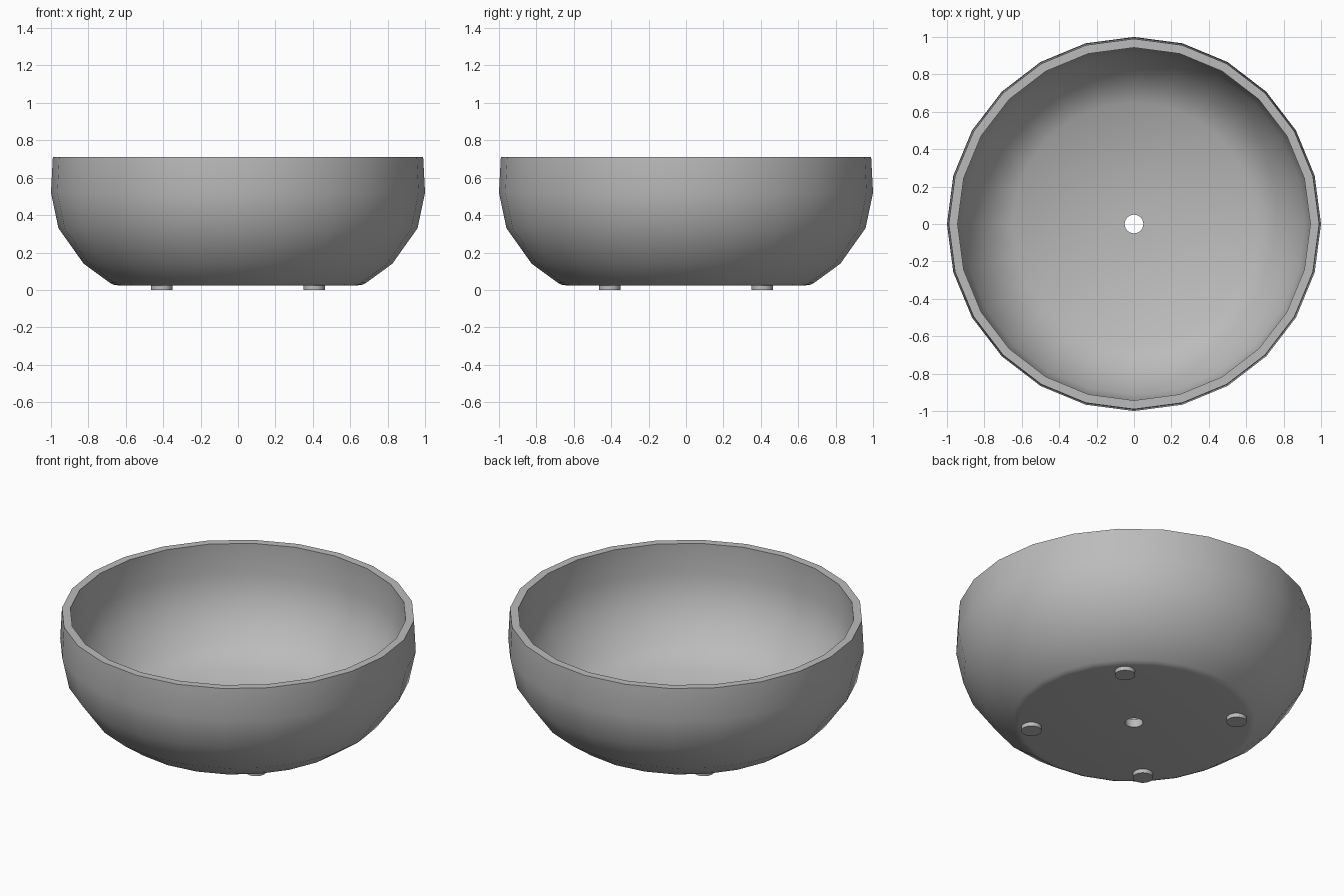
import bpy
import bmesh
from math import radians
from mathutils import Matrix, Vector

SIDES = 24

cube = bpy.data.objects.get("Cube")
if cube:
    bpy.data.objects.remove(cube)

# Single grey material
grey = bpy.data.materials.new("warm grey ceramic")
grey.use_nodes = True
colour = (0.5, 0.5, 0.5, 1.0)
grey.diffuse_color = colour
grey.node_tree.nodes["Principled BSDF"].inputs["Base Color"].default_value = colour


def finish(bm, name, angle=40):
    """Turn a bmesh into a named, smooth shaded object."""
    bmesh.ops.recalc_face_normals(bm, faces=bm.faces)
    mesh = bpy.data.meshes.new(name)
    bm.to_mesh(mesh)
    bm.free()
    mesh.materials.append(grey)
    obj = bpy.data.objects.new(name, mesh)
    bpy.context.collection.objects.link(obj)
    bpy.ops.object.select_all(action='DESELECT')
    obj.select_set(True)
    bpy.context.view_layer.objects.active = obj
    bpy.ops.object.shade_smooth_by_angle(angle=radians(angle))
    return obj


def lathe(profile, name):
    """Spin a closed (radius, height) loop around the z axis."""
    bm = bmesh.new()
    verts = [bm.verts.new((r, 0, z)) for r, z in profile]
    edges = [bm.edges.new((a, b)) for a, b in zip(verts, verts[1:] + verts[:1])]
    bmesh.ops.spin(bm, geom=verts + edges, cent=(0, 0, 0), axis=(0, 0, 1),
                   angle=radians(360), steps=SIDES, use_duplicate=False)
    bmesh.ops.remove_doubles(bm, verts=bm.verts, dist=0.0005)
    return finish(bm, name)


# Bowl: outer wall from the drain hole up to the rim, then back down inside
outer = [(0.05, 0.025), (0.645, 0.025), (0.665, 0.028), (0.685, 0.038),
         (0.825, 0.14), (0.96, 0.33), (1.0, 0.52), (0.99, 0.71)]
inner = [(0.943, 0.71), (0.95, 0.52), (0.913, 0.345), (0.79, 0.175),
         (0.65, 0.075), (0.05, 0.075)]
lathe(outer + inner, "bowl")

# Four short round feet under the base
for side, x in (("left", 0.408), ("right", -0.408)):
    for end, y in (("front", -0.408), ("back", 0.408)):
        bm = bmesh.new()
        bmesh.ops.create_cone(bm, cap_ends=True, segments=SIDES,
                              radius1=0.057, radius2=0.057, depth=0.027,
                              matrix=Matrix.Translation(Vector((x, y, 0.0135))))
        finish(bm, f"{end}_{side}_foot")
